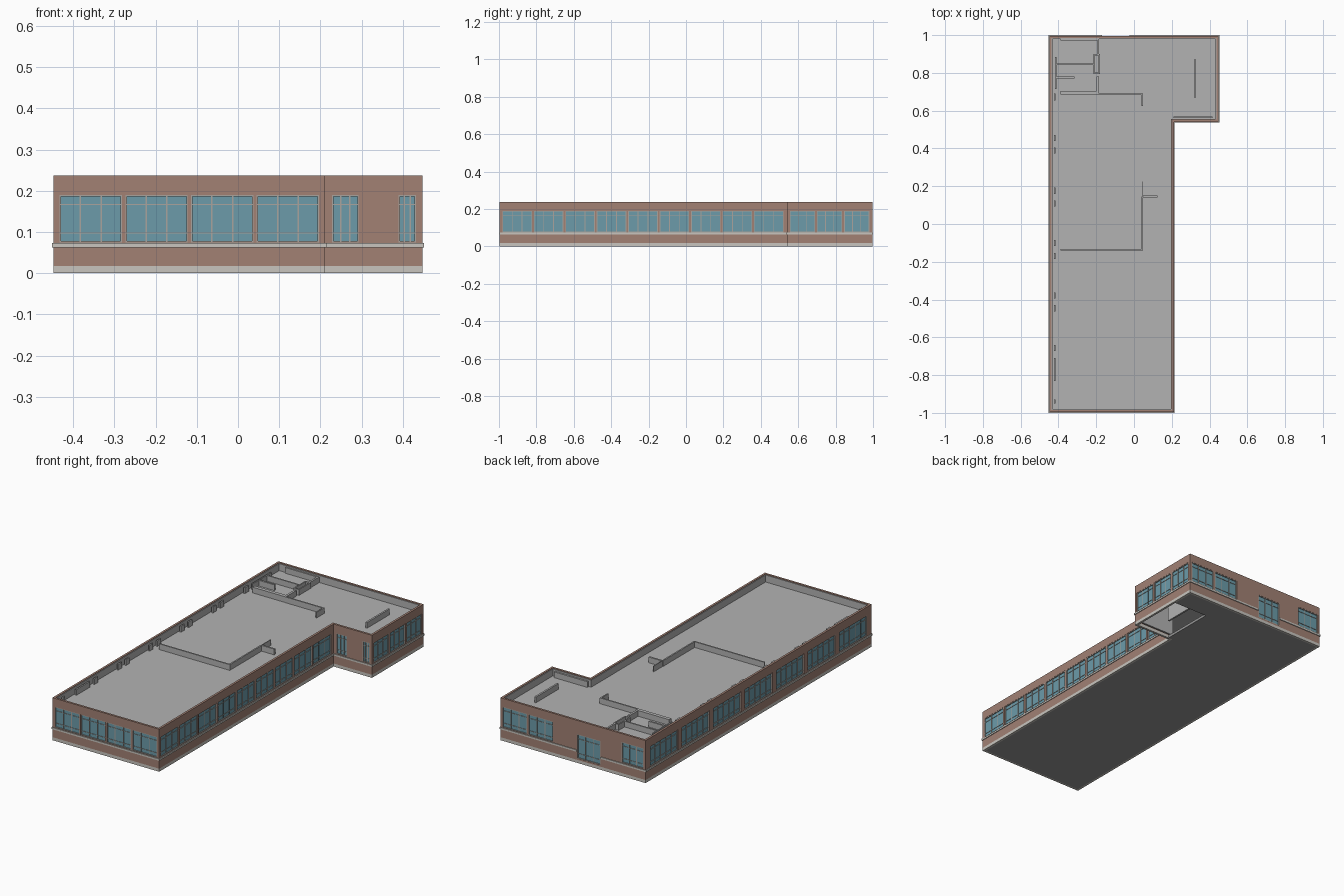
import bpy, bmesh

if "Cube" in bpy.data.objects:
    bpy.data.objects.remove(bpy.data.objects["Cube"])

# Wall centre-free footprint (outer face), counter-clockwise L shape
FOOT = [(-.448, -.996), (.211, -.996), (.211, .541), (.448, .541), (.448, .996), (-.448, .996)]


def material(name, rgb):
    m = bpy.data.materials.new(name)
    m.diffuse_color = (*rgb, 1)
    m.use_nodes = True
    m.node_tree.nodes["Principled BSDF"].inputs["Base Color"].default_value = m.diffuse_color
    return m


BRICK = material("brick", (.36, .22, .175))
STONE = material("stone", (.58, .56, .52))
GLASS = material("glass", (.15, .33, .40))
FRAME = material("frame", (.40, .37, .34))
ROOF = material("roof_grey", (.45, .45, .45))
FLOOR = material("floor_grey", (.30, .30, .30))


def finish(bm, name, mat):
    bmesh.ops.recalc_face_normals(bm, faces=bm.faces)
    me = bpy.data.meshes.new(name)
    bm.to_mesh(me)
    bm.free()
    ob = bpy.data.objects.new(name, me)
    bpy.context.collection.objects.link(ob)
    if mat:
        me.materials.append(mat)
    return ob


def boxes(name, items, mat=None):
    """One object from many boxes given as (x0, x1, y0, y1, z0, z1)."""
    bm = bmesh.new()
    for x0, x1, y0, y1, z0, z1 in items:
        vs = bmesh.ops.create_cube(bm, size=1)["verts"]
        for v in vs:
            v.co = (x1 if v.co.x > 0 else x0, y1 if v.co.y > 0 else y0, z1 if v.co.z > 0 else z0)
    return finish(bm, name, mat)


def offset(d):
    """Footprint moved outward by d (all corners are right angles)."""
    out = []
    for i, (x, y) in enumerate(FOOT):
        px, py = FOOT[i - 1]
        qx, qy = FOOT[(i + 1) % len(FOOT)]
        nx = ny = 0
        for ex, ey in ((x - px, y - py), (qx - x, qy - y)):
            l = abs(ex) + abs(ey)
            nx += ey / l
            ny -= ex / l
        out.append((x + d * nx, y + d * ny))
    return out


def ring(name, d_out, d_in, z0, z1, mat):
    """Closed band following the footprint."""
    bm = bmesh.new()
    loops = [[bm.verts.new((x, y, z)) for x, y in offset(d)]
             for d, z in ((d_out, z0), (d_out, z1), (d_in, z1), (d_in, z0))]
    n = len(FOOT)
    for k in range(4):
        a, b = loops[k], loops[(k + 1) % 4]
        for i in range(n):
            j = (i + 1) % n
            bm.faces.new((a[i], a[j], b[j], b[i]))
    return finish(bm, name, mat)


# Outer shell
T = .012
base = ring("stone_base", 0, -T, 0, .017, STONE)
wall = ring("brick_wall", 0, -T, .017, .237, BRICK)
sill = ring("stone_sill_band", .004, -.003, .063, .073, STONE)
ring("parapet_lining", -T, -T - .004, .19, .234, ROOF)

# Windows, gathered as boxes
cuts, panes, bars = [], [], []


def window(axis, plane, sign, a, b, n, z0=.075, z1=.190):
    def put(store, u0, u1, d0, d1, w0, w1):
        p, q = sorted((plane + sign * d0, plane + sign * d1))
        store.append((u0, u1, p, q, w0, w1) if axis == "x" else (p, q, u0, u1, w0, w1))

    put(cuts, a, b, -.03, .02, z0, z1)
    put(panes, a, b, -.009, -.006, z0, z1)
    f, h = .0035, z1 - z0
    for u0, u1, w0, w1 in ((a, a + f, z0, z1), (b - f, b, z0, z1),
                           (a + f, b - f, z0, z0 + f), (a + f, b - f, z1 - f, z1)):
        put(bars, u0, u1, -.010, -.001, w0, w1)
    for i in range(1, n):
        u = a + (b - a) * i / n
        put(bars, u - .0018, u + .0018, -.008, -.003, z0 + f, z1 - f)
    for t in (.2, .8):
        w = z0 + h * t
        put(bars, a + f, b - f, -.008, -.0035, w - .001, w + .001)


def row(axis, plane, sign, start, end, count, gap, n):
    step = (end - start + gap) / count
    for i in range(count):
        window(axis, plane, sign, start + i * step, start + (i + 1) * step - gap, n)


row("x", -.996, -1, -.433, .197, 4, .008, 3)        # front
row("y", .211, 1, -.982, .522, 9, .010, 3)          # long right side
row("y", .448, 1, .556, .980, 3, .010, 3)           # wing right side
row("y", -.448, -1, -.955, .955, 7, .035, 5)        # long left side
window("x", .541, -1, .228, .293, 3)                # wing front
window("x", .541, -1, .390, .432, 3)
row("x", .996, 1, .125, .435, 2, .010, 3)           # back
window("x", .996, 1, -.170, -.025, 3, .025, .160)
window("x", .996, 1, -.435, -.300, 3)

cutter = boxes("window_cutter", cuts)
cutter.hide_render = True
for ob in (wall, sill):
    mod = ob.modifiers.new("openings", "BOOLEAN")
    mod.object, mod.operation, mod.solver = cutter, "DIFFERENCE", "EXACT"
    bpy.context.view_layer.objects.active = ob
    bpy.ops.object.modifier_apply(modifier=mod.name)
bpy.data.objects.remove(cutter)
boxes("window_glass", panes, GLASS)
boxes("window_frames", bars, FRAME)

# Floor with stairwell opening, and sunken roof deck
boxes("floor_slab", [(-.436, .199, -.984, .984, 0, .015), (.199, .225, .553, .984, 0, .015),
                     (.225, .436, .86, .984, 0, .015)], FLOOR)
boxes("roof_deck", [(-.436, .199, -.984, .984, .187, .195),
                    (.199, .436, .553, .984, .187, .195)], ROOF)

# Interior partitions that rise through the roof deck
LOW, TOP = .015, .227
plan = [(-.39, .040, -.141, -.133), (.040, .048, -.141, .145), (.042, .046, .145, .225),
        (.048, .125, .140, .150), (-.39, -.198, .685, .705), (-.198, -.186, .685, .780),
        (-.186, .048, .684, .692), (.041, .048, .625, .684),
        (-.41, -.215, .841, .849), (-.41, -.315, .770, .780), (-.418, -.411, .715, .885),
        (-.39, -.190, .972, .979), (-.194, -.184, .900, .979),
        (.317, .327, .670, .870), (.210, .415, .560, .570)]
# duct shaft walls
plan += [(-.215, -.180, .795, .802), (-.215, -.180, .893, .900),
         (-.215, -.208, .802, .893), (-.187, -.180, .802, .893)]
boxes("partition_walls", [(*p, LOW, TOP) for p in plan], ROOF)

# Short lining piers along the left wall
piers = [(-.95, -.93), (-.83, -.71)]
for c in (-.690, -.412, -.135, .142, .422):
    piers += [(c + .018, c + .050), (c - .050, c - .018)]
piers = [p for p in piers if not -.76 < p[0] < -.70] + [(.655, .690)]
boxes("lining_piers", [(-.424, -.416, a, b, LOW, TOP) for a, b in piers], ROOF)
